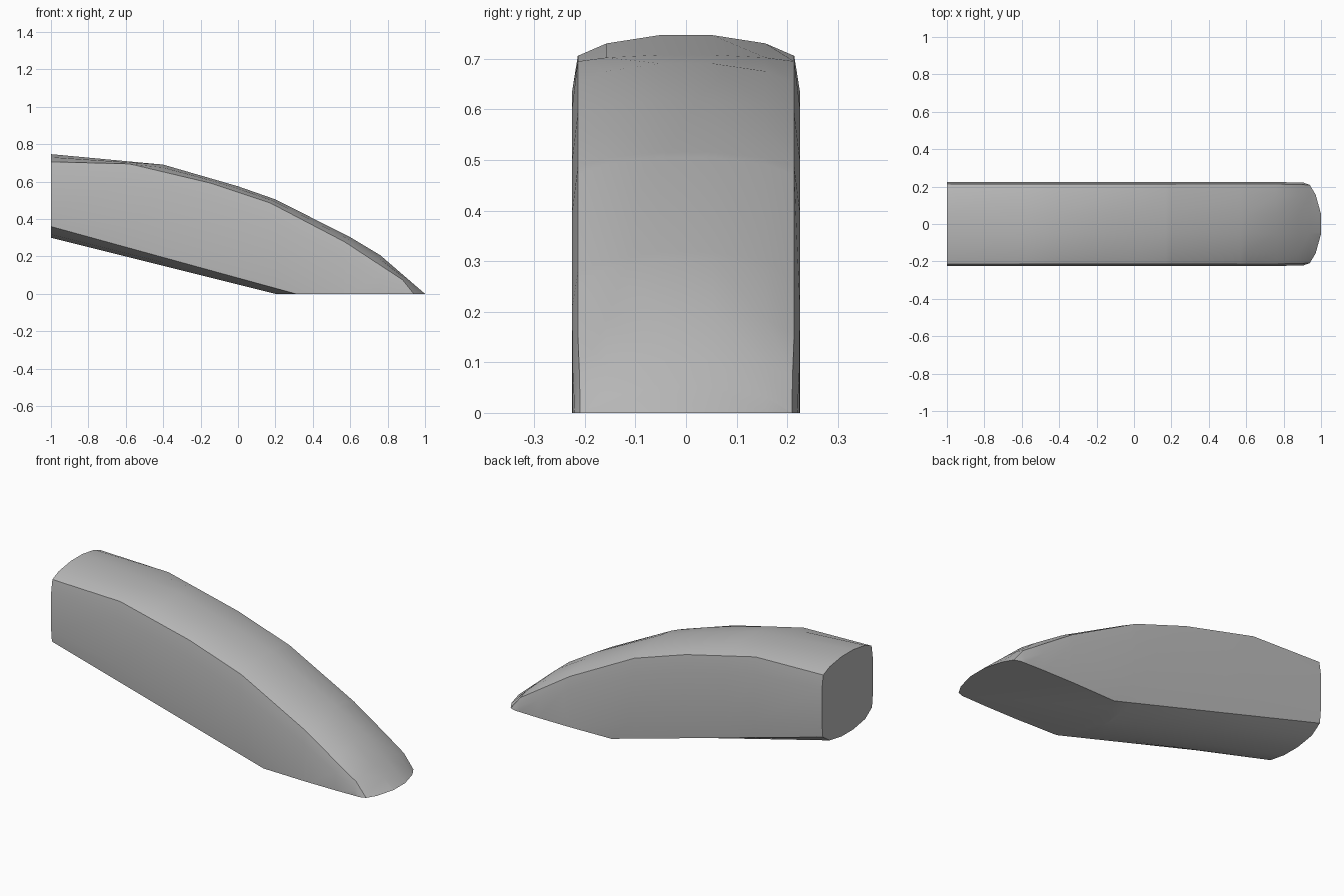
import bpy
import bmesh
import math

cube = bpy.data.objects.get("Cube")
if cube:
    bpy.data.objects.remove(cube, do_unlink=True)

grey = bpy.data.materials.new("mid_grey")
grey.use_nodes = True
colour = (0.5, 0.5, 0.5, 1)
grey.diffuse_color = colour
grey.node_tree.nodes["Principled BSDF"].inputs["Base Color"].default_value = colour

# Side profiles (x, z): crown line and the crease between crown and flank
CROWN = [(-1, .747), (-.4, .691), (0, .575), (.2, .505), (.6, .303), (.76, .207), (1, 0), (1.1, -.09)]
CREASE = [(-1, .706), (-.58, .695), (-.15, .593), (.17, .487), (.57, .278), (.88, .075), (.94, 0), (1.1, -.19)]


def height(profile, x):
    for (x0, z0), (x1, z1) in zip(profile, profile[1:]):
        if x <= x1:
            return z0 + (z1 - z0) * (x - x0) / (x1 - x0)
    return profile[-1][1]


def half_section(x):
    """Points from the crown down the left flank to the belly."""
    crown, crease = height(CROWN, x), height(CREASE, x)
    belly = .30 - .25 * (x + 1)
    belly_edge = .36 - .275 * (x + 1)
    depth = crease - belly_edge
    taper = 1 - .03 * max(0, (x - .75) / .25)
    return [(.052, crown), (.157, crown + .4 * (crease - crown)), (.214 * taper, crease),
            (.225 * taper, crease - .2 * depth), (.225 * taper, belly_edge + .2 * depth),
            (.218 * taper, belly_edge), (.157, belly + .018), (.052, belly)]


# Loft the closed sections along x
stations = sorted({x for x, z in CROWN + CREASE})
bm = bmesh.new()
rings = []
for x in stations:
    half = half_section(x)
    ring = half + [(-y, z) for y, z in reversed(half)]
    rings.append([bm.verts.new((x, y, z)) for y, z in ring])
for a, b in zip(rings, rings[1:]):
    for i in range(len(a)):
        j = (i + 1) % len(a)
        bm.faces.new((a[i], a[j], b[j], b[i]))
bm.faces.new(rings[0])
bm.faces.new(rings[-1])

# Cut the sole flat on the ground
cut = bmesh.ops.bisect_plane(bm, geom=bm.verts[:] + bm.edges[:] + bm.faces[:],
                             plane_co=(0, 0, 0), plane_no=(0, 0, -1), clear_outer=True)
rim = [e for e in cut["geom_cut"] if isinstance(e, bmesh.types.BMEdge)]
bmesh.ops.contextual_create(bm, geom=rim)
bmesh.ops.recalc_face_normals(bm, faces=bm.faces[:])

mesh = bpy.data.meshes.new("curved_wedge")
bm.to_mesh(mesh)
bm.free()
mesh.materials.append(grey)
wedge = bpy.data.objects.new("curved_wedge", mesh)
bpy.context.collection.objects.link(wedge)
bpy.ops.object.select_all(action="DESELECT")
wedge.select_set(True)
bpy.context.view_layer.objects.active = wedge
bpy.ops.object.shade_smooth_by_angle(angle=math.radians(30))
